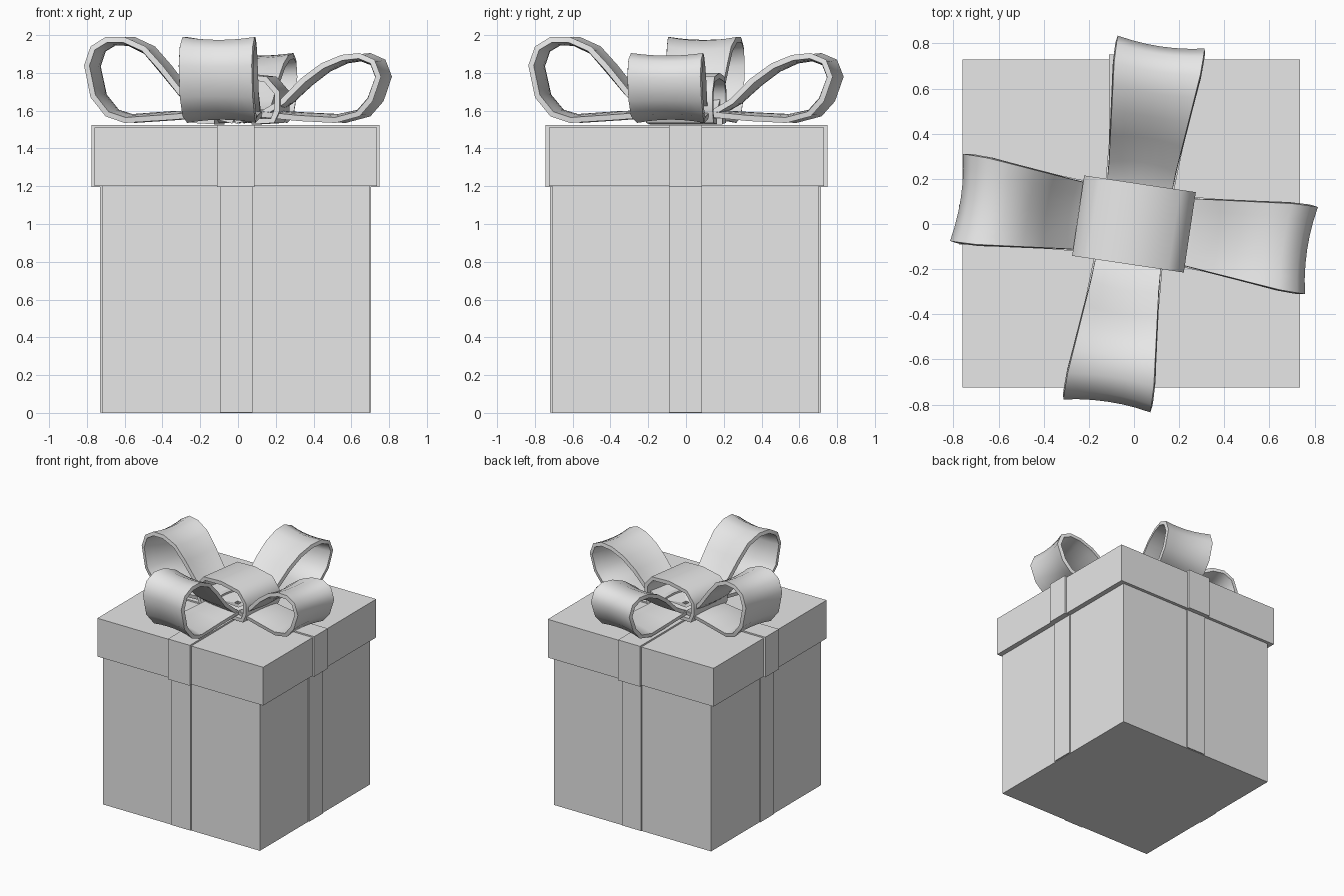
import bpy
import math
from mathutils import Matrix, Vector

cube = bpy.data.objects.get("Cube")
if cube:
    bpy.data.objects.remove(cube, do_unlink=True)

GREY = (0.8, 0.8, 0.8, 1.0)
grey = bpy.data.materials.new("plain_grey")
grey.use_nodes = True
grey.diffuse_color = GREY
for node in grey.node_tree.nodes:
    if node.type == "BSDF_PRINCIPLED":
        node.inputs["Base Color"].default_value = GREY


def slab(name, low, high):
    """Box spanning two opposite corners."""
    low, high = Vector(low), Vector(high)
    bpy.ops.mesh.primitive_cube_add(size=1, location=(low + high) / 2)
    obj = bpy.context.object
    obj.name = name
    obj.scale = high - low
    bpy.ops.object.transform_apply(location=False, rotation=False, scale=True)
    obj.data.materials.append(grey)
    return obj


def band(name, profile, angle, half_width, thickness, pinch=0.0, stretch=1.0):
    """Ribbon swept sideways from a (u, z) profile, turned about z."""
    steps = 6
    turn = Matrix.Rotation(math.radians(angle), 3, "Z")
    mid_u = sum(p[0] for p in profile) / len(profile)
    mid_z = sum(p[1] for p in profile) / len(profile)
    verts, faces = [], []
    for u, z in profile:
        inward = Vector((mid_u - u, 0, mid_z - z)).normalized()
        for j in range(steps + 1):
            t = 2 * j / steps - 1
            point = Vector((u * stretch, t * half_width(u), z))
            verts.append(turn @ (point + inward * pinch * (1 - t * t)))
    row = steps + 1
    for i in range(len(profile) - 1):
        for j in range(steps):
            a = i * row + j
            faces.append((a, a + row, a + row + 1, a + 1))
    mesh = bpy.data.meshes.new(name)
    mesh.from_pydata(verts, [], faces)
    mesh.materials.append(grey)
    obj = bpy.data.objects.new(name, mesh)
    bpy.context.collection.objects.link(obj)
    solid = obj.modifiers.new("thickness", "SOLIDIFY")
    solid.thickness = thickness
    solid.offset = -1
    bpy.ops.object.select_all(action="DESELECT")
    obj.select_set(True)
    bpy.context.view_layer.objects.active = obj
    bpy.ops.object.modifier_apply(modifier=solid.name)
    bpy.ops.object.shade_smooth_by_angle(angle=math.radians(50))
    return obj


# Box and lid
slab("box_body", (-0.72, -0.71, 0), (0.695, 0.705, 1.25))
slab("lid", (-0.76, -0.725, 1.2), (0.735, 0.73, 1.512))

# Flat ribbons wrapping the box and the lid
slab("body_ribbon_front_back", (-0.095, -0.72, 0.003), (0.077, 0.715, 1.22))
slab("body_ribbon_sides", (-0.73, -0.09, 0.003), (0.705, 0.085, 1.22))
slab("lid_ribbon_front_back", (-0.11, -0.745, 1.196), (0.087, 0.75, 1.525))
slab("lid_ribbon_sides", (-0.775, -0.09, 1.196), (0.75, 0.085, 1.523))

# Bow loops: front and right-hand ones stand tall, the other two sit lower
tall = [(0.0, 1.56), (0.15, 1.60), (0.27, 1.70), (0.38, 1.84), (0.47, 1.94),
        (0.58, 1.99), (0.68, 1.99), (0.76, 1.94), (0.795, 1.84), (0.76, 1.67),
        (0.68, 1.57), (0.58, 1.535), (0.35, 1.55), (0.1, 1.57)]
low = [(0.0, 1.56), (0.15, 1.60), (0.25, 1.66), (0.36, 1.77), (0.47, 1.85),
       (0.58, 1.895), (0.68, 1.905), (0.76, 1.87), (0.795, 1.78), (0.75, 1.65),
       (0.68, 1.57), (0.55, 1.535), (0.35, 1.545), (0.1, 1.57)]


def loop_width(u):
    return 0.145 + 0.05 * min(1, max(0, (u - 0.2) / 0.5))


TWIST = -8.5
for name, profile, heading, stretch in (
        ("bow_loop_left", low, 0, 1.0), ("bow_loop_back", low, 90, 1.025),
        ("bow_loop_right", tall, 180, 1.0), ("bow_loop_front", tall, 270, 1.025)):
    band(name, profile, heading + TWIST, loop_width, 0.03, 0.02, stretch)

# Knot band over the middle of the bow
knot = [(-0.1, 1.528), (-0.22, 1.535), (-0.25, 1.60), (-0.25, 1.70), (-0.18, 1.78),
        (0, 1.80), (0.18, 1.78), (0.25, 1.70), (0.25, 1.60), (0.22, 1.535), (0.1, 1.528)]
band("bow_knot", knot, TWIST, lambda u: 0.18, 0.03)
